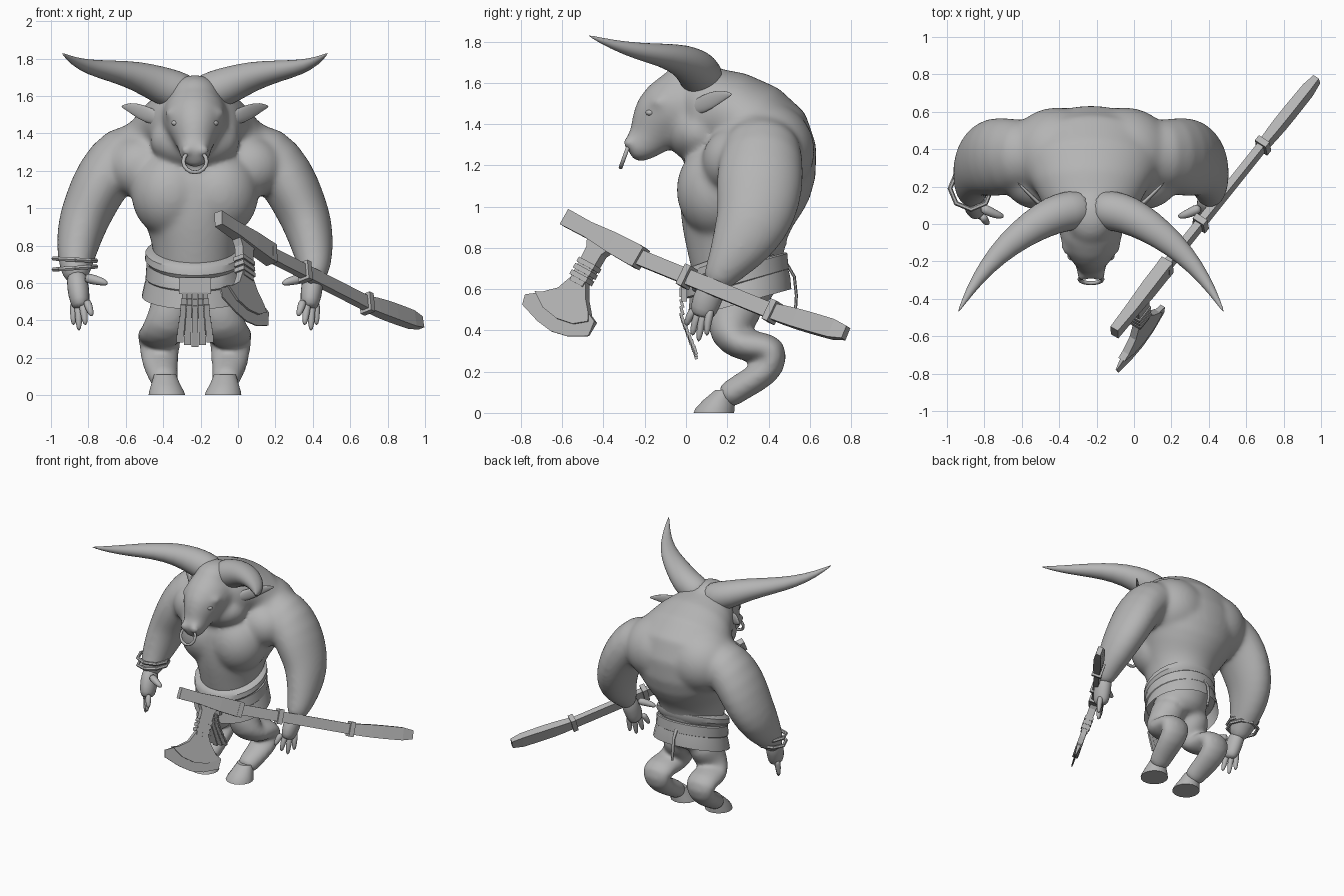
import bpy, bmesh, math
from mathutils import Vector, Matrix

if "Cube" in bpy.data.objects:
    bpy.data.objects.remove(bpy.data.objects["Cube"])

X0 = -0.23                      # body centre line
grey = bpy.data.materials.new("stone_grey")
grey.diffuse_color = (0.46, 0.46, 0.46, 1)
grey.use_nodes = True
grey.node_tree.nodes["Principled BSDF"].inputs["Base Color"].default_value = grey.diffuse_color
X, Y, Z = Vector((1, 0, 0)), Vector((0, 1, 0)), Vector((0, 0, 1))


def loft(bm, rings, ref, sg=1, x0=X0, n=16, axis=None, caps=True):
    """Skin elliptical rings (x, y, z, radius along ref, other radius)."""
    c = [Vector((x0 + sg * r[0], r[1], r[2])) for r in rings]
    loops = []
    for i, r in enumerate(rings):
        t = axis or (c[min(i + 1, len(c) - 1)] - c[max(i - 1, 0)])
        t = t.normalized()
        a = (ref - t * ref.dot(t)).normalized()
        b = t.cross(a)
        loops.append([bm.verts.new(c[i] + a * r[3] * math.cos(k) + b * r[4] * math.sin(k))
                      for k in (2 * math.pi * (j + 0.5) / n for j in range(n))])
    for p, q in zip(loops, loops[1:]):
        for j in range(n):
            bm.faces.new((p[j], p[(j + 1) % n], q[(j + 1) % n], q[j]))
    if caps:
        bm.faces.new(loops[0])
        bm.faces.new(loops[-1])


def ball(bm, s, y, z, rx, ry, rz, sg=1):
    m = Matrix.Translation((X0 + sg * s, y, z)) @ Matrix.Diagonal((rx, ry, rz, 1))
    bmesh.ops.create_uvsphere(bm, u_segments=16, v_segments=10, radius=1, matrix=m)


def box(bm, loc, size, rot=None):
    m = Matrix.Translation(loc) @ (rot or Matrix()) @ Matrix.Diagonal((*size, 1))
    bmesh.ops.create_cube(bm, size=1, matrix=m)


def ring(bm, loc, rot, R, r, n=16, m=6):
    """Torus built from a swept circle."""
    M = Matrix.Translation(loc) @ rot
    v = [[bm.verts.new(M @ Vector(((R + r * math.cos(b)) * math.cos(a),
                                   (R + r * math.cos(b)) * math.sin(a), r * math.sin(b))))
          for b in (2 * math.pi * j / m for j in range(m))]
         for a in (2 * math.pi * i / n for i in range(n))]
    for i in range(n):
        for j in range(m):
            k, l = (i + 1) % n, (j + 1) % m
            bm.faces.new((v[i][j], v[k][j], v[k][l], v[i][l]))


def finish(name, bm, sub=0, angle=35, voxel=0):
    bmesh.ops.recalc_face_normals(bm, faces=bm.faces)
    me = bpy.data.meshes.new(name)
    bm.to_mesh(me)
    bm.free()
    me.materials.append(grey)
    o = bpy.data.objects.new(name, me)
    bpy.context.collection.objects.link(o)
    if sub:
        for p in me.polygons:
            p.use_smooth = True
        s = o.modifiers.new("rounding", 'SUBSURF')
        s.levels = s.render_levels = sub
    elif angle:
        bpy.ops.object.select_all(action='DESELECT')
        o.select_set(True)
        bpy.context.view_layer.objects.active = o
        bpy.ops.object.shade_smooth_by_angle(angle=math.radians(angle))
    if voxel:
        r = o.modifiers.new("fuse", 'REMESH')
        r.mode, r.voxel_size, r.use_smooth_shade = 'VOXEL', voxel, True
        s = o.modifiers.new("soften", 'SMOOTH')
        s.factor, s.iterations = 0.5, 28
    return o


# Body: torso, neck, head, arms and legs fused into one skin
bm = bmesh.new()
loft(bm, [(0, .26, .48, .15, .14), (0, .25, .62, .22, .21), (0, .24, .80, .225, .24),
          (0, .24, .92, .27, .275), (0, .26, 1.05, .34, .315), (0, .335, 1.2, .42, .33),
          (0, .355, 1.36, .42, .315), (0, .21, 1.48, .31, .21), (0, .06, 1.45, .245, .23),
          (0, -.02, 1.44, .19, .20)], X, n=20)
loft(bm, [(0, .09, 1.50, .19, .205), (0, -.06, 1.48, .18, .19), (0, -.13, 1.42, .14, .16),
          (0, -.18, 1.33, .09, .11), (0, -.235, 1.285, .085, .085),
          (0, -.285, 1.275, .07, .06)], X)
ball(bm, 0, .04, 1.60, .14, .16, .115)                  # crown
ball(bm, 0, .07, 1.36, .25, .17, .155)                  # throat
for sg in (1, -1):
    ball(bm, .13, .16, 1.08, .22, .215, .24, sg)        # chest
    ball(bm, .28, .24, 1.22, .20, .17, .17, sg)         # front of shoulder
    ball(bm, .18, .37, 1.27, .28, .265, .25, sg)        # upper back
    ball(bm, .10, -.12, 1.505, .065, .06, .035, sg)     # brow
    ball(bm, .045, -.28, 1.31, .035, .032, .032, sg)    # nostril
    loft(bm, [(.24, .36, 1.30, .18, .17), (.39, .37, 1.285, .195, .18), (.495, .36, 1.16, .22, .16),
              (.56, .35, 1.02, .21, .145), (.605, .32, .91, .185, .135), (.63, .25, .79, .145, .115),
              (.64, .18, .69, .092, .092), (.635, .12, .60, .065, .06)], Y, sg)
    loft(bm, [(.10, .26, .60, .13, .15), (.115, .23, .47, .12, .135), (.16, .20, .36, .12, .10),
              (.18, .26, .325, .125, .08), (.185, .35, .325, .125, .075), (.19, .43, .31, .12, .085),
              (.19, .425, .23, .11, .08), (.185, .33, .16, .10, .07),
              (.17, .24, .11, .085, .068), (.16, .17, .06, .08, .07)], X, sg)
finish("body", bm, 1, voxel=.013)

# Hands with spread fingers
for sg, side in ((1, "left"), (-1, "right")):
    bm = bmesh.new()
    loft(bm, [(.636, .16, .67, .06, .055), (.625, .11, .57, .075, .062),
              (.615, .085, .50, .07, .055), (.61, .075, .46, .05, .04)], Y, sg, n=12)
    for i, (s, y, z) in enumerate(((.55, .0, .42), (.585, .03, .37), (.62, .06, .34), (.65, .10, .37))):
        s0, y0, z0 = .58 + .022 * i, .045 + .026 * i, .51
        loft(bm, [(s0, y0, z0, .024, .026),
                  (s0 * .5 + s * .5, y0 * .5 + y * .5 - .008, z0 * .5 + z * .5, .022, .023),
                  (s, y, z, .013, .013)], Y, sg, n=8)
    loft(bm, [(.59, .09, .63, .034, .034), (.53, .06, .615, .027, .027), (.49, .045, .605, .022, .022),
              (.465, .04, .595, .01, .01)], Y, sg, n=8)
    finish(side + "_hand", bm, 1)

    # Horn, ear, eye and hoof on each side
    bm = bmesh.new()
    loft(bm, [(.0, .09, 1.60, .10, .10), (.12, .07, 1.635, .108, .11), (.2, .05, 1.665, .10, .105),
              (.31, -.01, 1.708, .08, .09), (.44, -.105, 1.733, .058, .07), (.56, -.23, 1.752, .042, .046),
              (.65, -.36, 1.785, .023, .024), (.712, -.475, 1.83, .003, .003)], Z, sg)
    finish(side + "_horn", bm, 1)

    bm = bmesh.new()
    loft(bm, [(.13, .0, 1.46, .025, .02), (.22, .06, 1.485, .045, .018), (.29, .12, 1.515, .045, .012),
              (.35, .18, 1.54, .028, .01), (.395, .225, 1.545, .004, .004)], Z, sg, n=10)
    finish(side + "_ear", bm, 1)

    bm = bmesh.new()
    ball(bm, .10, -.172, 1.455, .026, .024, .017, sg)
    finish(side + "_eye", bm, 0, 80)

    bm = bmesh.new()
    loft(bm, [(.16, .19, .11, .06, .05), (.157, .16, .06, .078, .08), (.152, .14, .02, .095, .097),
              (.15, .135, 0, .1, .1)], X, sg, axis=Z)
    finish(side + "_hoof", bm)

# Nose ring
bm = bmesh.new()
ring(bm, (X0, -.295, 1.25), Matrix.Rotation(math.radians(70), 4, 'X'), .062, .011)
finish("nose_ring", bm, 0, 80)

# Pair of octagonal wrist bangles
bm = bmesh.new()
for z, tilt in ((.725, 3), (.68, -4)):
    ring(bm, (-.872, .19, z), Matrix.Rotation(math.radians(tilt), 4, 'Y'), .112, .013, n=8)
finish("wrist_bangles", bm)

# Waist clothing, sloping down to the front
for name, k, rings in (
        ("waist_roll", .36, [(0, .24, .70, .245, .245), (0, .24, .73, .268, .265),
                             (0, .24, .765, .265, .262), (0, .24, .785, .235, .24)]),
        ("belt", .28, [(0, .25, .622, .258, .252), (0, .25, .63, .265, .258),
                       (0, .25, .705, .26, .252), (0, .25, .713, .25, .245)]),
        ("hip_skirt", .28, [(0, .255, .66, .25, .245), (0, .26, .59, .272, .256),
                            (0, .26, .53, .285, .262)])):
    bm = bmesh.new()
    loft(bm, rings, X, n=28, axis=Vector((0, -k, 1)), caps=name != "hip_skirt")
    finish(name, bm)

# Buckle frame and centre
bm = bmesh.new()
box(bm, (X0, -.01, .585), (.17, .03, .09))
box(bm, (X0, -.022, .585), (.10, .02, .045))
finish("buckle", bm, 0, 0)

# Hanging front strips made of small overlapping plates
bm = bmesh.new()
for i in range(-2, 3):
    for j in range(8):
        t = j / 7
        box(bm, (X0 + i * (.028 + .012 * t), -.02 + .065 * max(0, t - .3) / .7,
                 .53 - (.25 - .012 * abs(i)) * t),
            (.025 + .012 * t, .014, .042), Matrix.Rotation(math.radians(16), 4, 'X'))
finish("front_strips", bm, 0, 0)

# Cord hanging behind
bm = bmesh.new()
loft(bm, [(-.03, .49, .72, .012, .008), (-.03, .525, .66, .012, .008), (-.03, .535, .57, .012, .008),
          (-.02, .53, .49, .01, .008)], X, n=8)
finish("back_cord", bm)

# Axe: square shaft bends slightly at its two collars
P = [Vector(p) for p in ((-.105, -.58, .945), (.17, -.23, .755), (.69, .42, .49), (.978, .775, .387))]
u = (P[1] - P[0]).normalized()
v = Vector((.02, -.24, -.44))
v = (v - u * v.dot(u)).normalized()
w = u.cross(v)


def shaft(name, p, q, radii):
    bm = bmesh.new()
    m = len(radii) - 1
    loft(bm, [(*p.lerp(q, i / m), a * 1.41, b * 1.41) for i, (a, b) in enumerate(radii)], v, x0=0, n=4)
    finish(name, bm, 0, 0)


shaft("axe_head_beam", P[0], P[1], [(.042, .024), (.04, .03), (.052, .034), (.056, .034)])
shaft("axe_shaft", P[1], P[2], [(.038, .02), (.038, .02)])
shaft("axe_grip", P[2], P[3], [(.038, .022), (.043, .026), (.046, .028), (.047, .028), (.047, .027),
                               (.046, .026), (.032, .018)])
for i, (p, q, f) in enumerate(((P[0], P[1], 1), (P[1], P[2], .36), (P[1], P[2], 1))):
    c, d = p.lerp(q, f), (q - p).normalized() * .018
    shaft("axe_collar_%d" % (i + 1), c - d, c + d, [(.054, .036), (.054, .036)])


def plate(bm, outline, thick, edge=9):
    """Flat plate in the axe plane, thinned beyond the given depth."""
    o = Vector((.03, -.40, .84))
    sides = [[bm.verts.new(o + u * a + v * b + w * k * (thick if b < edge else .004))
              for a, b in outline] for k in (1, -1)]
    n = len(outline)
    for s in sides:
        bm.faces.new(s)
    for j in range(n):
        k = (j + 1) % n
        bm.faces.new((sides[0][j], sides[0][k], sides[1][k], sides[1][j]))


# Blade neck, blade body and thin cutting edge
bm = bmesh.new()
plate(bm, [(-.09, 0), (-.05, .07), (-.04, .25), (.045, .25), (.05, .07), (.09, 0)], .026)
plate(bm, [(-.04, .22), (-.08, .31), (-.15, .365), (-.19, .38), (-.1, .43), (0, .445), (.1, .43),
           (.17, .385), (.15, .35), (.09, .29), (.045, .22)], .02)
plate(bm, [(-.15, .365), (-.24, .415), (-.225, .465), (-.1, .50), (0, .512), (.1, .495), (.205, .445),
           (.2, .37), (.15, .35), (0, .39)], .014, .395)
finish("axe_blade", bm, 0, 0)

# Binding around the blade neck
bm = bmesh.new()
for b in (.13, .165, .20):
    plate(bm, [(-.054, b), (-.054, b + .025), (.054, b + .025), (.054, b)], .032)
finish("axe_binding", bm, 0, 0)
